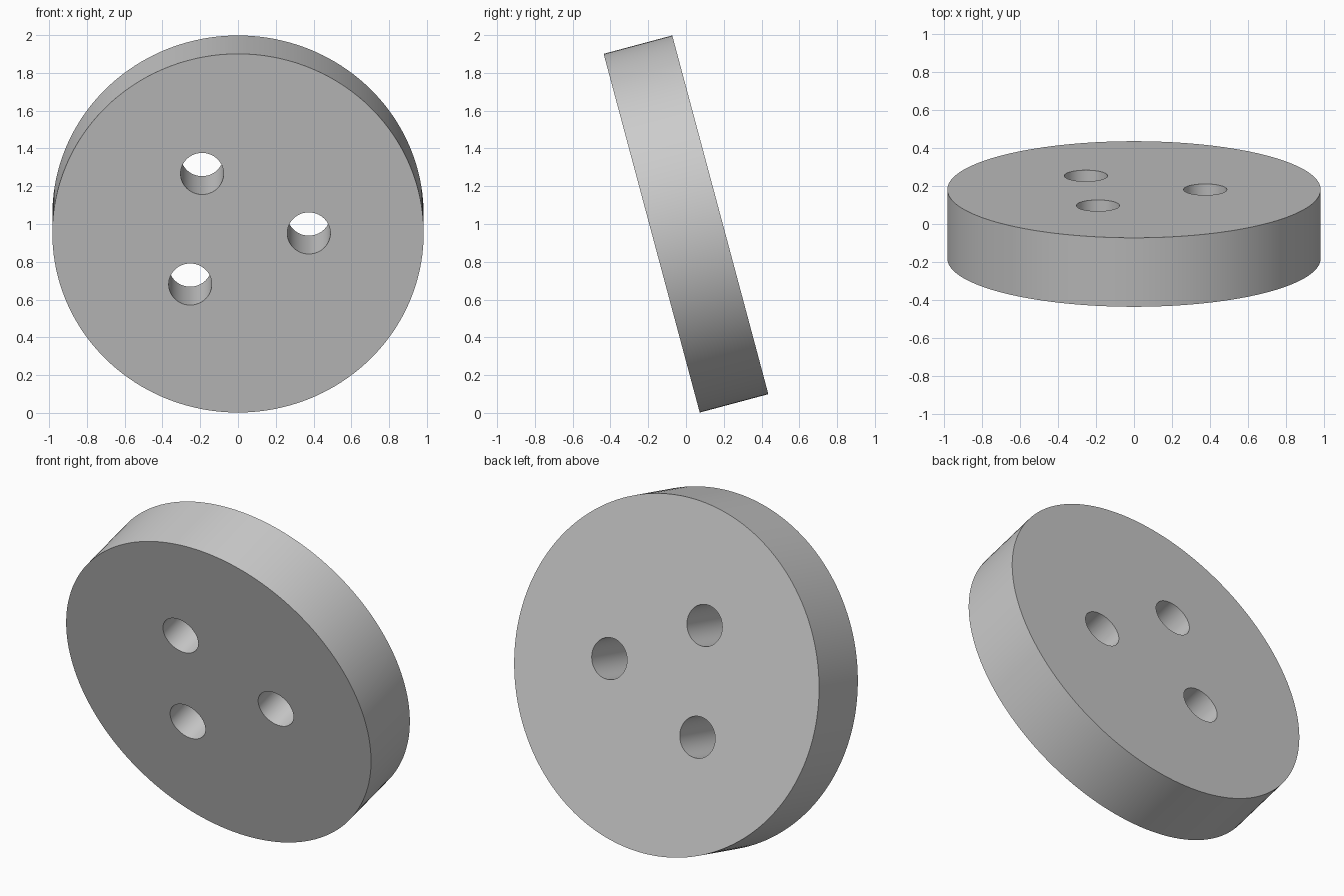
import bpy
import math

if "Cube" in bpy.data.objects:
    bpy.data.objects.remove(bpy.data.objects["Cube"], do_unlink=True)

RADIUS, THICKNESS, HOLE_RADIUS = 0.983, 0.376, 0.114
TILT = math.radians(15)
HOLES = [(-0.19, 0.326), (0.375, 0.0), (-0.253, -0.28)]

grey = bpy.data.materials.new("plain grey")
grey.use_nodes = True
grey.diffuse_color = (0.6, 0.6, 0.6, 1)
grey.node_tree.nodes["Principled BSDF"].inputs["Base Color"].default_value = grey.diffuse_color


def cylinder(name, radius, depth, x=0, y=0, sides=64):
    bpy.ops.mesh.primitive_cylinder_add(vertices=sides, radius=radius, depth=depth,
                                        location=(x, y, 0))
    obj = bpy.context.object
    obj.name = name
    obj.data.materials.append(grey)
    return obj


# Round disc lying flat
disc = cylinder("disc", RADIUS, THICKNESS, sides=160)

# Three through holes
for i, (x, y) in enumerate(HOLES):
    cutter = cylinder(f"hole_cutter_{i + 1}", HOLE_RADIUS, THICKNESS * 2, x, y)
    cutter.hide_render = True
    cut = disc.modifiers.new("hole", 'BOOLEAN')
    cut.operation = 'DIFFERENCE'
    cut.solver = 'EXACT'
    cut.object = cutter
    bpy.context.view_layer.objects.active = disc
    bpy.ops.object.modifier_apply(modifier=cut.name)
    bpy.data.objects.remove(cutter, do_unlink=True)

# Smooth walls with crisp rims
bpy.ops.object.select_all(action='DESELECT')
disc.select_set(True)
bpy.context.view_layer.objects.active = disc
bpy.ops.object.shade_smooth_by_angle(angle=math.radians(30))

# Stand the disc up, leaning towards the front
disc.rotation_euler.x = math.pi / 2 + TILT
disc.location.z = 1
